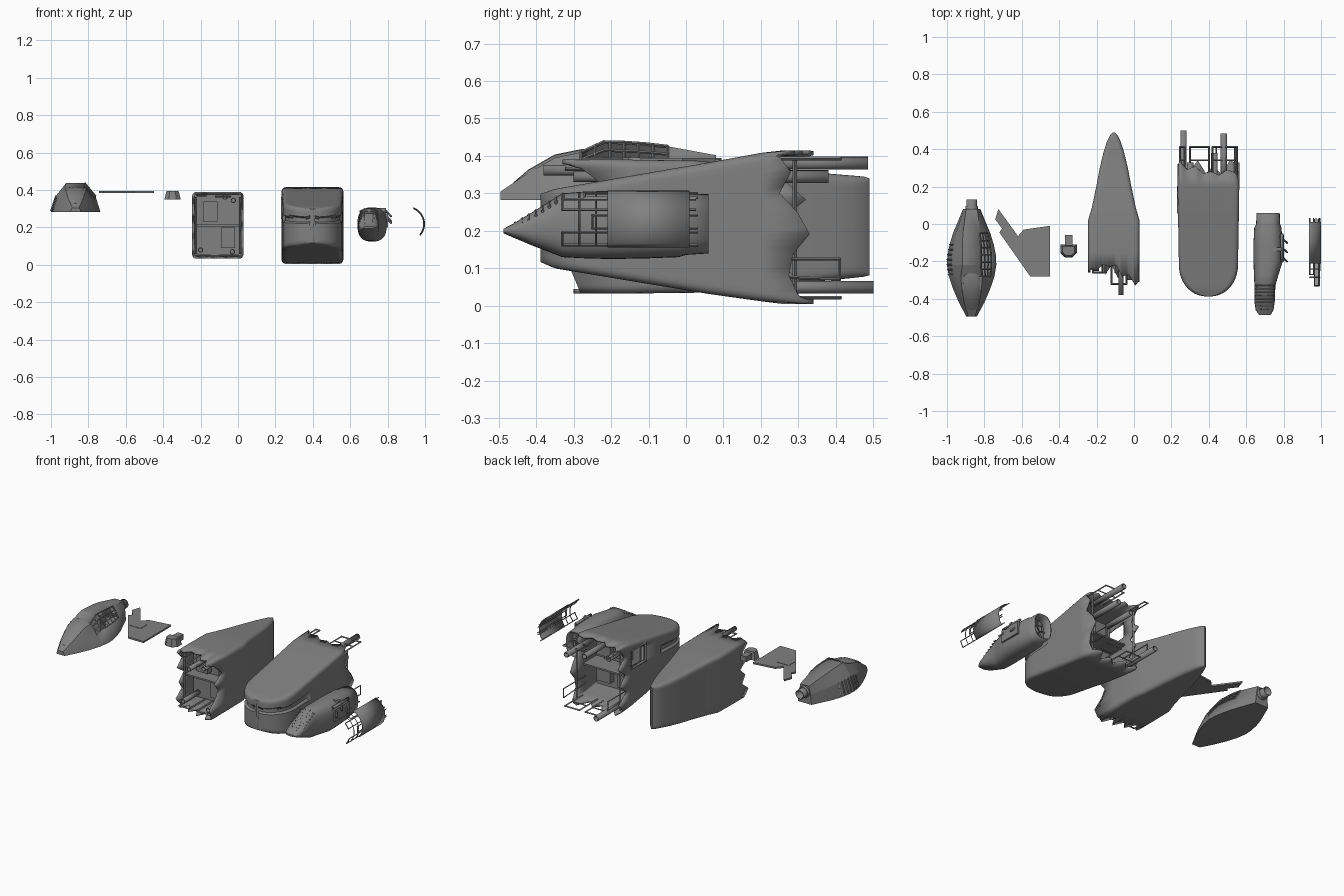
import bpy, bmesh, math
from mathutils import Vector

if "Cube" in bpy.data.objects:
    bpy.data.objects.remove(bpy.data.objects["Cube"])

metal = bpy.data.materials.new("dark_hull_metal")
metal.diffuse_color = (.22, .22, .22, 1)
metal.use_nodes = True
metal.node_tree.nodes["Principled BSDF"].inputs["Base Color"].default_value = metal.diffuse_color

def finish(name, bm, thick=0, angle=35):
    bmesh.ops.recalc_face_normals(bm, faces=bm.faces[:])
    me = bpy.data.meshes.new(name)
    bm.to_mesh(me); bm.free()
    me.materials.append(metal)
    ob = bpy.data.objects.new(name, me)
    bpy.context.collection.objects.link(ob)
    if thick:
        m = ob.modifiers.new("thickness", 'SOLIDIFY')
        m.thickness = thick; m.offset = -1
    bpy.ops.object.select_all(action='DESELECT')
    bpy.context.view_layer.objects.active = ob
    ob.select_set(True)
    bpy.ops.object.shade_smooth_by_angle(angle=math.radians(angle))
    return ob

def loft(name, rings, caps=(0, 0), thick=0, hole=None, angle=35):
    bm = bmesh.new()
    vs = [[bm.verts.new(p) for p in r] for r in rings]
    n = len(vs[0])
    for a, b in zip(vs, vs[1:]):
        for i in range(n):
            j = (i + 1) % n
            f = bm.faces.new((a[i], a[j], b[j], b[i]))
            if hole and hole(f.calc_center_median()):
                bm.faces.remove(f)
    if caps[0]: bm.faces.new(vs[0])
    if caps[1]: bm.faces.new(vs[-1])
    return finish(name, bm, thick, angle)

def box(name, x0, x1, y0, y1, z0, z1):
    r = [[(x0, y, z0), (x1, y, z0), (x1, y, z1), (x0, y, z1)] for y in (y0, y1)]
    return loft(name, r, (1, 1))

def rod(name, pts, r=.004, sides=6):
    """Straight or bent bar made of cylinders joined end to end."""
    bm = bmesh.new()
    for a, b in zip(pts, pts[1:]):
        a, b = Vector(a), Vector(b)
        d = b - a
        M = d.to_track_quat('Z', 'Y').to_matrix().to_4x4()
        M.translation = (a + b) / 2
        bmesh.ops.create_cone(bm, cap_ends=True, segments=sides, radius1=r, radius2=r, depth=d.length + r, matrix=M)
    return finish(name, bm)

def pipe(name, x, z, y0, y1, r=.017):
    """Broken hollow pipe along y."""
    ring = lambda y: [(x + r * math.cos(t * math.pi / 8), y, z + r * math.sin(t * math.pi / 8)) for t in range(16)]
    loft(name, [ring(y0), ring(y1)], thick=.005)

def rrect(cx, hw, y, z0, z1, r=.022, jag=None, notch=0, n=20):
    """Rounded rectangle ring; jag is the list of torn-edge y values around it."""
    r = min(r, hw * .8)
    x0, x1, pts = cx - hw, cx + hw, []
    cs = [((x1, z0 + r), (x1, z1 - r)), ((x1 - r, z1), (x0 + r, z1)),
          ((x0, z1 - r), (x0, z0 + r)), ((x0 + r, z0), (x1 - r, z0))]
    cc = [(x1 - r, z1 - r), (x0 + r, z1 - r), (x0 + r, z0 + r), (x1 - r, z0 + r)]
    for s in range(4):
        (ax, az), (bx, bz) = cs[s]
        for i in range(n + 1):
            t = i / n
            x, z = ax + (bx - ax) * t, az + (bz - az) * t
            slot = notch and s in (0, 2) and .6 < (z - z0) / (z1 - z0) < .74
            pts.append((cx + (x - cx) * (.92 if slot else 1), z, slot))
        for k in (1, 2, 3):
            a = math.pi / 2 * (s + k / 4)
            pts.append((cc[s][0] + r * math.cos(a), cc[s][1] + r * math.sin(a), 0))
    out = []
    for i, (x, z, slot) in enumerate(pts):
        yy = -.22 + (y + .22) * .92 if slot else y
        if jag:
            u = i / len(pts) * len(jag)
            k = int(u)
            yy = jag[k] + (jag[(k + 1) % len(jag)] - jag[k]) * (u - k)
        out.append((x, yy, z))
    return out

def mix(table, y):
    for (a, *p), (b, *q) in zip(table, table[1:]):
        if y <= b: break
    t = (y - a) / (b - a)
    return [u + (v - u) * t for u, v in zip(p, q)]

# Front hull: round nose, slotted sides, torn open rear
prof = [(-.39, .118, .298), (-.35, .1, .312), (.12, .022, .393), (.22, .01, .412), (.4, .005, .415)]
jag = [.30, .275, .285, .33, .30, .25, .28, .24, .275, .29, .26, .28, .27, .31, .29, .34,
       .30, .26, .32, .25, .30, .24, .31, .27, .33, .28, .34, .27, .31, .26, .34, .32]
rings = []
for k in range(12):
    a = math.pi / 2 * (k + .5) / 11.5
    y = -.22 - .168 * math.cos(a)
    rings.append(rrect(.398, .158 * math.sin(a) ** .9, y, *mix(prof, y), notch=1))
rings += [rrect(.398, .16, -.1, *mix(prof, -.1), notch=1)]
rings += [rrect(.398, w, y, *mix(prof, y)) for y, w in ((-.09, .16), (.06, .163), (.2, .165))]
rings.append(rrect(.398, .165, .3, .005, .415, jag=jag))
loft("front_hull", rings, (1, 0), .012, lambda c: c.x < .25 and .06 < c.y < .2 and .25 < c.z < .35, 25)
rod("side_hatch_frame", [(.236, .06, .25), (.236, .2, .25), (.236, .2, .36), (.236, .06, .36), (.236, .06, .25)], .007, 4)
box("front_bulkhead", .25, .55, .08, .09, .04, .37)
box("front_deck", .25, .55, .09, .22, .2, .21)
for x, z in ((.29, .07), (.43, .08), (.3, .25), (.43, .24)):
    box("front_locker", x, x + .09, .09, .13, z, z + .1)
for x, z, y0, y1 in ((.265, .05, .1, .5), (.48, .381, .21, .485), (.43, .345, .1, .38), (.3, .345, .1, .33)):
    pipe("front_broken_pipe", x, z, y0, y1)
for x0, x1, z in ((.245, .27, .39), (.42, .55, .393), (.3, .4, .022), (.44, .54, .022)):
    rod("front_torn_frame", [(x0, .24, z), (x0, .412, z), (x1, .412, z), (x1, .24, z)], .005, 4)
    rod("front_frame_bar", [(x0, .34, z), (x1, .34, z)], .004, 4)
for x in (.247, .55):
    rod("front_side_frame", [(x, .2, .08), (x, .41, .07), (x, .41, .125), (x, .2, .125)], .004, 4)
    rod("front_rib", [(x - .005 * (x > .4), .29, .03), (x - .005 * (x > .4), .29, .385)], .006, 4)

# Tail hull: torn open front, tapering to a vertical edge at the rear
jag = [-.29, -.31, -.25, -.22, -.26, -.19, -.24, -.3, -.33, -.27, -.28, -.22, -.23, -.215, -.25, -.235,
       -.25, -.2, -.25, -.18, -.23, -.2, -.26, -.22, -.25, -.2, -.27, -.22, -.29, -.22, -.3, -.28]
tail = [(-.15, .137, .033, .39), (.02, .137, .035, .388), (.09, .117, .042, .382), (.2, .094, .052, .37),
        (.3, .075, .06, .36), (.38, .056, .068, .353), (.44, .037, .074, .348), (.475, .02, .078, .345), (.49, .005, .082, .34)]
rings = [rrect(-.108, .137, 0, .033, .39, jag=jag)]
rings += [rrect(-.108, w, y, a, b) for y, w, a, b in tail]
loft("tail_hull", rings, (0, 1), .012, angle=25)
box("tail_bulkhead", -.235, .02, -.1, -.09, .05, .375)
box("tail_deck", -.235, .02, -.18, -.09, .205, .215)
for x, z in ((-.185, .23), (-.09, .09)):
    box("tail_locker", x, x + .075, -.14, -.1, z, z + .11)
for x, z, y in ((-.07, .362, -.38), (-.025, .345, -.3), (-.2, .08, -.25), (-.03, .07, -.25)):
    pipe("tail_broken_pipe", x, z, y, -.09, .014)
for x0, x1, z, y in ((-.12, -.04, .365, -.32), (-.22, -.15, .05, -.26), (-.1, .0, .05, -.26), (-.22, -.17, .37, -.26)):
    rod("tail_torn_frame", [(x0, -.1, z), (x0, y, z), (x1, y, z), (x1, -.1, z)], .005, 4)
for x in (-.226, .011):
    rod("tail_rib", [(x, -.2, .06), (x, -.2, .36)], .006, 4)

# Cockpit pod: faceted shell with torn window openings
pod = [(-.495, .028, .024, .018, .282, .305), (-.42, .068, .055, .04, .282, .355), (-.35, .098, .078, .052, .282, .395),
       (-.28, .122, .1, .058, .283, .41), (-.22, .132, .106, .05, .284, .438), (-.17, .13, .106, .05, .284, .437),
       (-.11, .118, .098, .05, .284, .433), (-.05, .1, .084, .046, .285, .426), (.08, .046, .04, .03, .29, .402)]
C = -.868
def podring(y, b, m, t, z0, z1):
    zm = z0 + (z1 - z0) * .55
    return [(C - b, y, z0), (C + b, y, z0), (C + m, y, zm), (C + t, y, z1), (C - t, y, z1), (C - m, y, zm)]
loft("cockpit_shell", [podring(*p) for p in pod], (1, 1), .006,
     lambda c: c.x > C + .055 and -.28 < c.y < -.05 and c.z > .375, angle=12)
for f in (0, .33, .66, 1):
    rod("window_rail", [(C + p[2] + (p[3] - p[2]) * f, p[0], p[4] + (p[5] - p[4]) * (.55 + .45 * f)) for p in pod[3:8]], .004, 4)
for k in range(7):
    y = -.28 + .23 * k / 6
    b, m, t, z0, z1 = mix(pod, y)
    rod("window_bar", [(C + m, y, z0 + (z1 - z0) * .55), (C + t, y, z1)], .004, 4)
    y = -.27 + .16 * k / 6
    b, m, t, z0, z1 = mix(pod, y)
    rod("side_grille_bar", [(C - b, y, z0 + .005), (C - m, y, z0 + (z1 - z0) * .55)], .004, 4)
loft("nose_canopy", [[(C + w * math.cos(t * math.pi / 6), y, z + h * math.sin(t * math.pi / 6)) for t in range(12)]
     for y, w, z, h in ((-.46, .028, .318, .012), (-.42, .043, .348, .016), (-.35, .05, .388, .016), (-.28, .044, .406, .012), (-.265, .038, .41, .008))], (1, 1))
box("cockpit_floor", C - .09, C + .09, -.3, -.05, .295, .3)
box("pilot_seat", C - .03, C + .03, -.15, -.1, .3, .4)
pipe("cockpit_rear_mount", C, .36, .03, .13, .028)
pipe("cockpit_mount_ring", C, .36, .07, .095, .034)

# Torn wing plate
wing = [(-.725, .08), (-.62, -.065), (-.59, -.03), (-.45, -.01), (-.45, -.28), (-.555, -.28), (-.72, -.045), (-.705, -.025), (-.742, .025)]
loft("wing_plate", [[(x, y, z) for x, y in wing] for z in (.384, .394)], (1, 1))
box("wing_flap_panel", -.64, -.56, -.15, -.09, .39, .396)

# Small vent block
def slab(name, pts, z0, z1, k):
    cx, cy = (sum(c) / len(pts) for c in zip(*pts))
    loft(name, [[(cx + (x - cx) * s, cy + (y - cy) * s, z) for x, y in pts] for z, s in ((z0, 1), (z1, k))], (1, 1))
slab("vent_block", [(-.37, -.178), (-.33, -.178), (-.306, -.155), (-.306, -.11), (-.394, -.11), (-.394, -.155)], .35, .396, .72)
box("vent_neck", -.37, -.33, -.115, -.06, .355, .388)

# Engine pod: wedge nose, slatted intake, open nozzle
eng = [(-.487, .7, .03, .194, .206), (-.46, .698, .048, .182, .22), (-.41, .698, .055, .161, .25), (-.33, .7, .056, .13, .3),
       (-.27, .707, .066, .127, .305), (-.2, .717, .078, .125, .307), (-.1, .716, .077, .127, .307), (-.02, .716, .073, .13, .305), (.0, .717, .064, .136, .3), (.06, .717, .062, .14, .298)]
def oval(y, cx, hw, z0, z1, n=32):
    q = lambda v: math.copysign(abs(v) ** .75, v)
    return [(cx + hw * q(math.cos(2 * math.pi * i / n)), y, (z0 + z1) / 2 + (z1 - z0) / 2 * q(math.sin(2 * math.pi * i / n))) for i in range(n)]
loft("engine_shell", [oval(*e) for e in eng], (1, 0), .008)
loft("engine_fan_disc", [oval(-.01, .717, .06, .15, .29), oval(0, .717, .06, .15, .29)], (1, 1))
for k in range(8):
    a = k * math.pi / 4
    rod("fan_blade", [(.717, .01, .22), (.717 + .05 * math.cos(a), .01, .22 + .06 * math.sin(a))], .005, 4)
pipe("fan_hub", .717, .22, -.01, .03, .02)
for k in range(8):
    y = -.455 + k * .018
    cx, w, a, b = mix(eng, y)
    rod("intake_slat", [(cx - w * .85, y, b - .014), (cx - w * .4, y, b - .002), (cx + w * .4, y, b - .002), (cx + w * .85, y, b - .014)], .0045, 4)
box("engine_bracket", .77, .803, -.2, -.06, .2, .275)
for y, z in ((-.18, .25), (-.13, .275), (-.08, .24)):
    rod("engine_torn_strut", [(.75, y, z), (.795, y, z + .01), (.818, y - .02, z - .015)], .006)
box("engine_top_hook", .72, .79, -.145, -.125, .27, .305)
pipe("engine_feed_pipe", .79, .285, -.2, -.05, .008)

# Curved engine cover with bent frames
R, X, Z = .094, .906, .219
def arc(d, y, r=R):
    a = math.radians(d)
    return (X + r * math.cos(a), y, Z + r * math.sin(a))
bm = bmesh.new()
ends = [[bm.verts.new(arc(-42 + 113 * i / 14, y)) for i in range(15)] for y in (-.21, .01)]
for i in range(14):
    bm.faces.new((ends[0][i], ends[0][i + 1], ends[1][i + 1], ends[1][i]))
finish("engine_cover", bm, .004)
for d0, d1, y0, y1 in ((-40, -15, -.33, .03), (25, 48, -.33, .025), (52, 68, -.27, .03), (-8, 15, -.25, .03)):
    mid = (d0 + d1) / 2
    rod("cover_frame", [arc(d0, y1, .088), arc(d0, y0, .088), arc(mid, y0, .088), arc(d1, y0, .088), arc(d1, y1, .088)], .0035, 4)
for y in (-.285, -.24):
    rod("cover_hoop", [arc(-40 + 108 * i / 8, y, .088) for i in range(9)], .003, 4)
